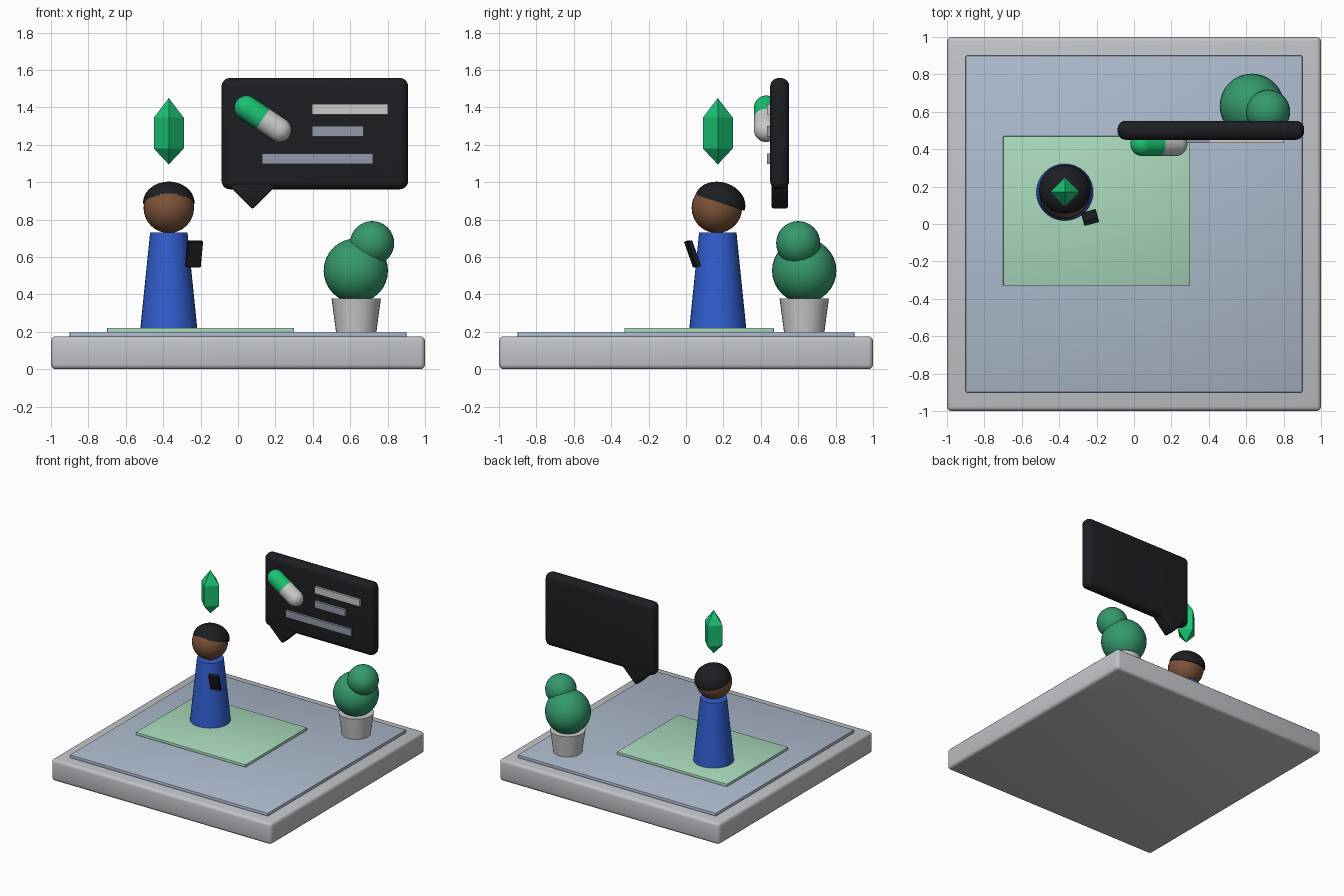
import bpy, bmesh, math
from mathutils import Matrix, Vector

if "Cube" in bpy.data.objects:
    bpy.data.objects.remove(bpy.data.objects["Cube"])


def mat(name, r, g, b):
    m = bpy.data.materials.new(name)
    m.diffuse_color = (r, g, b, 1)
    m.use_nodes = True
    m.node_tree.nodes["Principled BSDF"].inputs["Base Color"].default_value = m.diffuse_color
    return m


STONE = mat("stone", 0.53, 0.55, 0.58)
FLOOR = mat("floor_blue", 0.42, 0.5, 0.62)
MINT = mat("mint", 0.4, 0.7, 0.5)
BLUE = mat("blue", 0.03, 0.11, 0.62)
SKIN = mat("skin", 0.2, 0.085, 0.04)
DARK = mat("dark", 0.012, 0.013, 0.016)
GEM = mat("gem_green", 0.01, 0.55, 0.17)
LEAF = mat("leaf", 0.035, 0.32, 0.15)
WHITE = mat("white", 0.82, 0.82, 0.82)
PALE = mat("pale_grey", 0.6, 0.6, 0.6)
SLATE = mat("slate", 0.28, 0.32, 0.4)


def finish(name, material, smooth=True):
    ob = bpy.context.object
    ob.name = name
    ob.data.materials.append(material)
    if smooth:
        bpy.ops.object.shade_smooth_by_angle(angle=math.radians(35))
    return ob


def box(name, lo, hi, material, bevel=0.0, segs=3, rot=(0, 0, 0)):
    """Box between two corners, rotated about its centre."""
    lo, hi = Vector(lo), Vector(hi)
    bpy.ops.mesh.primitive_cube_add(size=1, location=(lo + hi) / 2, rotation=rot)
    bpy.context.object.scale = hi - lo
    bpy.ops.object.transform_apply(location=False, rotation=False, scale=True)
    if bevel:
        b = bpy.context.object.modifiers.new("bevel", "BEVEL")
        b.width, b.segments = bevel, segs
        bpy.ops.object.modifier_apply(modifier="bevel")
    return finish(name, material)


def ball(name, loc, r, material):
    bpy.ops.mesh.primitive_uv_sphere_add(segments=32, ring_count=16, radius=r, location=loc)
    return finish(name, material)


def lathe(name, profile, material, loc, sides=32, rot=(0, 0, 0), smooth=True):
    """Spin (radius, height) points round z; closes both ends."""
    bm = bmesh.new()
    rings = []
    for r, z in profile:
        if r < 1e-6:
            rings.append([bm.verts.new((0, 0, z))] * sides)
        else:
            rings.append([bm.verts.new((r * math.cos(2 * math.pi * i / sides),
                                        r * math.sin(2 * math.pi * i / sides), z))
                          for i in range(sides)])
    for a, b in zip(rings, rings[1:]):
        for i in range(sides):
            j = (i + 1) % sides
            bm.faces.new(list(dict.fromkeys((a[i], a[j], b[j], b[i]))))
    if profile[0][0] > 1e-6:
        bm.faces.new(rings[0][::-1])
    if profile[-1][0] > 1e-6:
        bm.faces.new(rings[-1])
    bmesh.ops.recalc_face_normals(bm, faces=bm.faces)
    me = bpy.data.meshes.new(name)
    bm.to_mesh(me)
    bm.free()
    ob = bpy.data.objects.new(name, me)
    bpy.context.collection.objects.link(ob)
    ob.location, ob.rotation_euler = loc, rot
    bpy.ops.object.select_all(action="DESELECT")
    bpy.context.view_layer.objects.active = ob
    ob.select_set(True)
    return finish(name, material, smooth)


def dome(r, h, z=0.0, steps=8):
    return [(r * math.cos(math.pi / 2 * i / steps), z + h * math.sin(math.pi / 2 * i / steps))
            for i in range(steps)] + [(0, z + h)]


# Stepped base and rug
box("base", (-1, -1, 0), (1, 1, 0.176), STONE, 0.025)
box("floor_panel", (-0.9, -0.9, 0.17), (0.9, 0.9, 0.2), FLOOR, 0.006, 2)
box("rug", (-0.7, -0.33, 0.195), (0.3, 0.47, 0.221), MINT, 0.004, 2)

# Standing figure
lathe("body", [(0.152, 0.22), (0.1, 0.73)], BLUE, (-0.37, 0.17, 0))
ball("head", (-0.37, 0.165, 0.863), 0.135, SKIN)
lathe("hair", dome(0.138, 0.11), DARK, (-0.37, 0.182, 0.89), rot=(math.radians(-18), 0, 0))
box("phone", (-0.276, 0.022, 0.544), (-0.194, 0.048, 0.69), DARK, 0.003, 1,
    (math.radians(20), 0, math.radians(15)))

# Floating gem
lathe("gem", [(0, 1.095), (0.08, 1.18), (0.08, 1.345), (0, 1.45)], GEM,
      (-0.37, 0.17, 0), sides=4, smooth=False)

# Speech panel with tail and bars
box("speech_panel", (-0.088, 0.45, 0.962), (0.91, 0.552, 1.557), DARK, 0.045, 5)
box("speech_tail", (-0.008, 0.456, 0.89), (0.162, 0.546, 1.06), DARK, 0.012, 2,
    (0, math.radians(45), 0))
for name, x0, x1, z, m in (("title_bar", 0.395, 0.803, 1.39, PALE),
                           ("short_bar", 0.395, 0.67, 1.273, SLATE),
                           ("long_bar", 0.128, 0.723, 1.125, SLATE)):
    box(name, (x0, 0.432, z - 0.028), (x1, 0.465, z + 0.028), m)

# Two-tone capsule on the panel
for name, a, b, m in (("capsule_green", -1, 0, GEM), ("capsule_grey", 1, 0, PALE)):
    axis = Vector((a * 0.176, 0, -a * 0.119))
    lathe(name, [(0.065, 0)] + dome(0.065, 0.065, 0.106), m, (0.133, 0.428, 1.339),
          rot=axis.to_track_quat("Z", "Y").to_euler())

# Potted shrub
lathe("pot", [(0.108, 0.2), (0.132, 0.378)], WHITE, (0.632, 0.632, 0))
ball("shrub_large", (0.63, 0.632, 0.527), 0.172, LEAF)
ball("shrub_small", (0.717, 0.6, 0.674), 0.118, LEAF)
